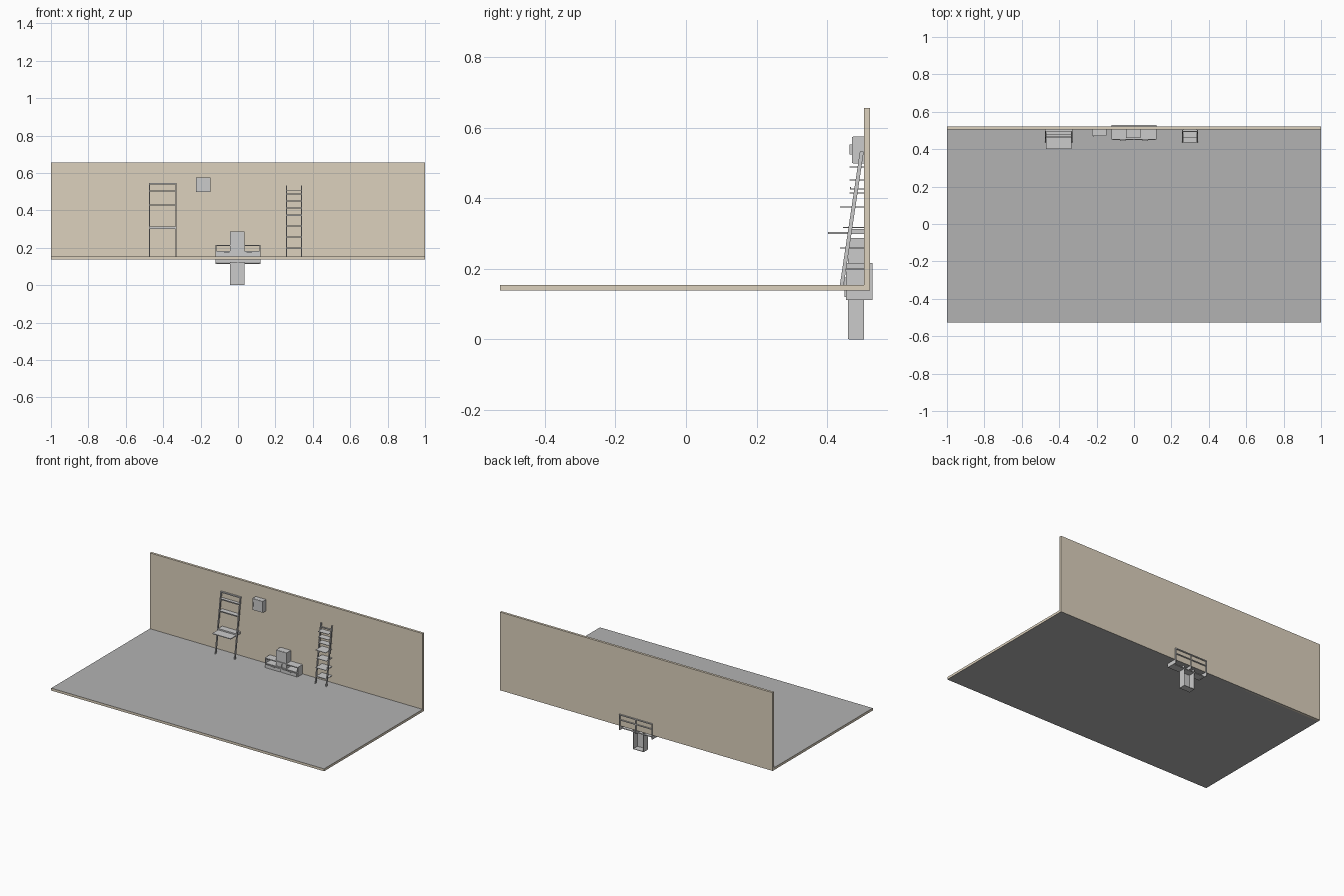
import bpy, bmesh
from mathutils import Vector

if "Cube" in bpy.data.objects:
    bpy.data.objects.remove(bpy.data.objects["Cube"])

tan = bpy.data.materials.new("warm_plaster")
tan.diffuse_color = (0.72, 0.64, 0.51, 1)
tan.use_nodes = True
tan.node_tree.nodes["Principled BSDF"].inputs["Base Color"].default_value = tan.diffuse_color
grey = bpy.data.materials.new("floor_grey")
grey.diffuse_color = (0.45, 0.45, 0.45, 1)
grey.use_nodes = True
grey.node_tree.nodes["Principled BSDF"].inputs["Base Color"].default_value = grey.diffuse_color


def solid(name, parts, mat=None):
    """One object from boxes (x0,x1,y0,y1,z0,z1); optional 7th item = y shift of the top face."""
    bm = bmesh.new()
    for p in parts:
        x0, x1, y0, y1, z0, z1 = p[:6]
        lean = p[6] if len(p) > 6 else 0
        for v in bmesh.ops.create_cube(bm, size=1)["verts"]:
            top = v.co.z > 0
            v.co = Vector((x1 if v.co.x > 0 else x0,
                           (y1 if v.co.y > 0 else y0) + (lean if top else 0),
                           z1 if top else z0))
    me = bpy.data.meshes.new(name)
    bm.to_mesh(me)
    bm.free()
    ob = bpy.data.objects.new(name, me)
    bpy.context.collection.objects.link(ob)
    if mat:
        me.materials.append(mat)
    return ob


FLOOR, WALL = 0.154, 0.505

# Room: floor with tan edges and a back wall
floor = solid("floor", [(-1, 1, -0.527, 0.521, 0.138, FLOOR)], tan)
floor.data.materials.append(grey)
for f in floor.data.polygons:
    if abs(f.normal.z) > 0.5:
        f.material_index = 1
solid("back_wall", [(-1, 1, WALL, 0.521, 0.138, 0.656)], tan)


def leg_y(z):
    """Front edge of a leaning leg at height z."""
    return 0.436 + (z - FLOOR) * 0.15


def leaning_legs(name, x0, x1, top, w=0.006):
    lean = leg_y(top) - leg_y(FLOOR)
    y = leg_y(FLOOR)
    solid(name, [(a, a + w, y, y + 0.011, FLOOR, top, lean) for a in (x0, x1 - w)])


# Leaning desk
dx0, dx1 = -0.476, -0.329
leaning_legs("desk_legs", dx0, dx1, 0.543)
solid("desk_top", [(dx0 + 0.006, dx1 - 0.006, 0.402, WALL, 0.299, 0.304)])
solid("desk_apron", [(dx0 + 0.006, dx1 - 0.006, leg_y(0.31) + 0.003, WALL, 0.304, 0.313)])
solid("desk_top_rail", [(dx0, dx1, leg_y(0.543), leg_y(0.543) + 0.01, 0.538, 0.545)])
for i, z in enumerate((0.425, 0.5)):
    y = leg_y(z) - 0.012
    solid(f"desk_shelf_{i}", [
        (dx0 + 0.006, dx1 - 0.006, y, WALL, z, z + 0.003),
        (dx0 + 0.006, dx1 - 0.006, y, y + 0.003, z, z + 0.007)])

# Leaning ladder shelf: rungs between the legs, some carrying shelves
lx0, lx1 = 0.257, 0.342
leaning_legs("ladder_legs", lx0, lx1, 0.533)
for i, z in enumerate((0.198, 0.258, 0.316, 0.374, 0.413, 0.45, 0.487, 0.508)):
    y = leg_y(z)
    solid(f"ladder_rung_{i}", [(lx0 + 0.006, lx1 - 0.006, y + 0.002, y + 0.009, z - 0.003, z + 0.002)])
for i, (z, y) in enumerate(((0.198, 0.443), (0.258, 0.437), (0.316, 0.445),
                            (0.374, 0.437), (0.413, 0.464), (0.45, 0.463), (0.487, 0.463))):
    solid(f"ladder_shelf_{i}", [(lx0 + 0.005, lx1 - 0.005, y, WALL, z, z + 0.003)])


def cabinet(name, x0, x1, y0, z0, z1, t=0.003):
    """Open-backed case with a door on its front."""
    solid(name + "_case", [
        (x0, x0 + t, y0 + t, WALL, z0, z1), (x1 - t, x1, y0 + t, WALL, z0, z1),
        (x0 + t, x1 - t, y0 + t, WALL, z0, z0 + t), (x0 + t, x1 - t, y0 + t, WALL, z1 - t, z1)])
    solid(name + "_door", [(x0 + 0.001, x1 - 0.001, y0, y0 + t, z0 + 0.001, z1 - 0.001)])


# Small wall cabinet with handle
cabinet("wall_cabinet", -0.224, -0.148, 0.470, 0.499, 0.575)
solid("wall_cabinet_handle", [(-0.220, -0.216, 0.464, 0.470, 0.524, 0.552)])

# Tall centre cabinet, sunk through the floor
cabinet("tall_cabinet", -0.043, 0.035, 0.459, 0.0, 0.287)
solid("tall_cabinet_knob", [(-0.006, 0.004, 0.454, 0.459, 0.203, 0.213)])

# Low bench: open-backed frame with open niches above two drawers
bx, by0, by1, t = 0.121, 0.453, 0.528, 0.005
solid("bench_frame", [
    (-bx, bx, by0, by1, 0.210, 0.216),
    (-bx + t, bx - t, by0, by1, 0.177, 0.182),
    (-bx, -bx + t, by0, by1, 0.112, 0.210),
    (bx - t, bx, by0, by1, 0.112, 0.210),
    (-t / 2, t / 2, by0, by1, 0.117, 0.210),
    (-bx + t, bx - t, by0, WALL, 0.114, 0.119)])
for side, s in (("left", -1), ("right", 1)):
    a, b = sorted((s * 0.004, s * 0.116))
    solid(f"bench_drawer_{side}", [(a, b, 0.449, by0, 0.120, 0.176)])
    c = s * 0.06
    solid(f"bench_handle_{side}", [(c - 0.014, c + 0.014, 0.444, 0.450, 0.171, 0.177)])
